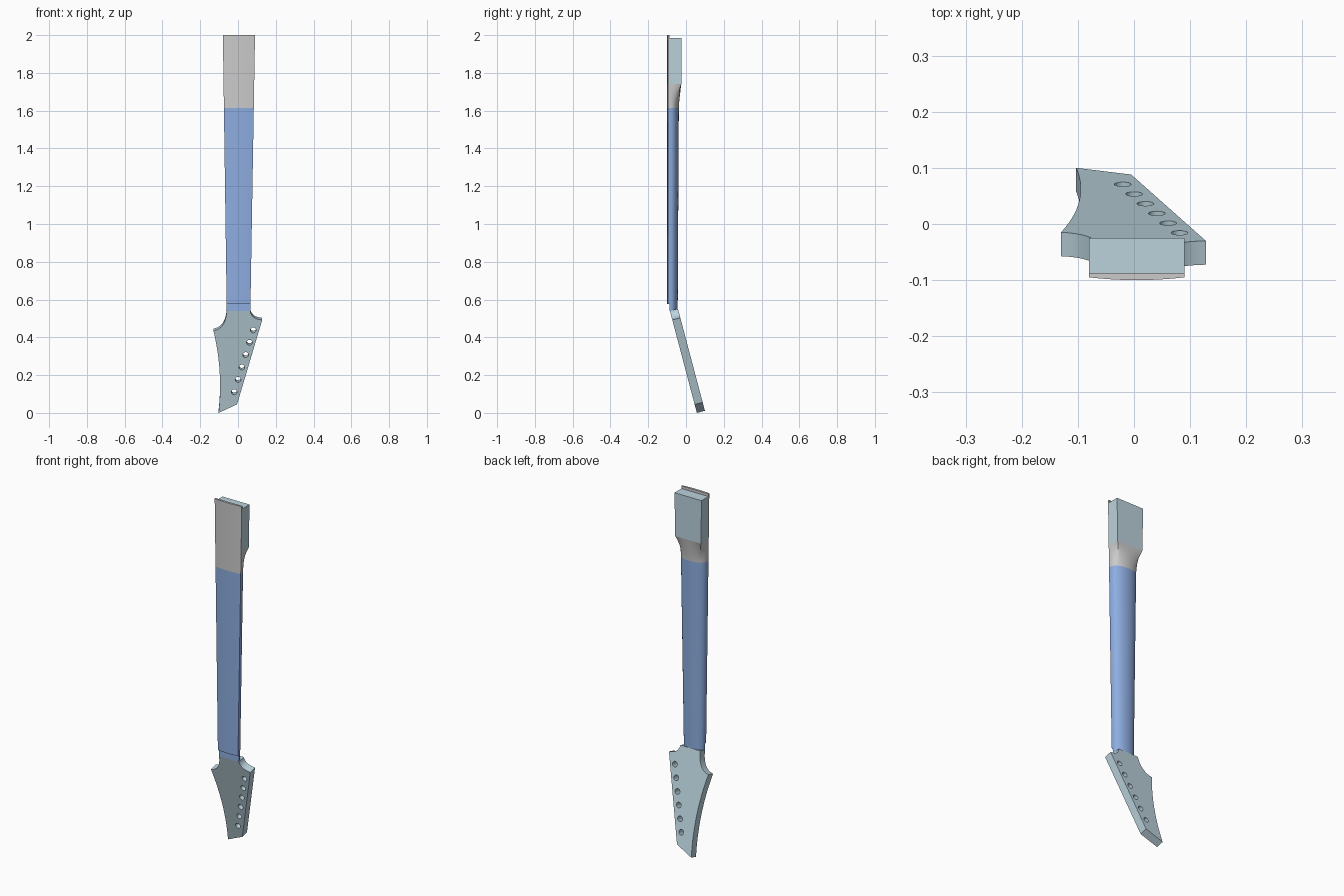
import bpy, bmesh, math
from mathutils import Vector

if "Cube" in bpy.data.objects:
    bpy.data.objects.remove(bpy.data.objects["Cube"])

def material(name, rgb):
    m = bpy.data.materials.new(name)
    m.diffuse_color = (*rgb, 1)
    m.use_nodes = True
    m.node_tree.nodes["Principled BSDF"].inputs["Base Color"].default_value = m.diffuse_color
    return m

BLUE = material("blue", (0.27, 0.42, 0.75))
PALE = material("pale_blue", (0.50, 0.65, 0.72))

Y_JOIN = -0.087          # plane between neck and fretboard
Z_NUT, Z_HEEL, Z_END = 0.54, 1.74, 2.0

def finish(ob, mat, angle=35):
    if mat:
        ob.data.materials.append(mat)
    bpy.ops.object.select_all(action='DESELECT')
    ob.select_set(True)
    bpy.context.view_layer.objects.active = ob
    bpy.ops.object.shade_smooth_by_angle(angle=math.radians(angle))

def loft(name, rings, mat=None):
    bm = bmesh.new()
    loops = [[bm.verts.new(p) for p in r] for r in rings]
    n = len(loops[0])
    for a, b in zip(loops, loops[1:]):
        for i in range(n):
            j = (i + 1) % n
            bm.faces.new((a[i], a[j], b[j], b[i]))
    bm.faces.new(loops[0])
    bm.faces.new(loops[-1])
    bmesh.ops.recalc_face_normals(bm, faces=bm.faces)
    me = bpy.data.meshes.new(name)
    bm.to_mesh(me)
    bm.free()
    ob = bpy.data.objects.new(name, me)
    bpy.context.collection.objects.link(ob)
    finish(ob, mat)
    return ob

def taper(z):
    """centre x and half width of the neck at height z"""
    t = (z - Z_NUT) / (Z_END - Z_NUT)
    return 0.003 + 0.002 * t, 0.0625 + 0.0225 * t

def neck_ring(z, back, square=0.0, n=24):
    """D section that blends into a rectangle as square goes to 1"""
    cx, w = taper(z)
    d = back - Y_JOIN
    pts = []
    for i in range(n + 1):
        a = math.pi * i / n
        c, s = math.cos(a), math.sin(a)
        rc, rs = max(-1, min(1, c * math.sqrt(2))), min(1, s * math.sqrt(2))
        x = c + (rc - c) * square
        y = s ** 0.85 + (rs - s ** 0.85) * square if s > 1e-6 else 0
        pts.append((cx + w * x, Y_JOIN + d * y, z))
    return pts

def board_ring(z, n=12):
    """fretboard section with a gently arched front"""
    cx, w = taper(z)
    pts = [(cx + w * s, -0.1 + 0.005 * s * s, z)
           for s in (2 * i / n - 1 for i in range(n + 1))]
    return pts + [(cx + w, Y_JOIN, z), (cx - w, Y_JOIN, z)]

# Neck shaft, flared transition and square heel
loft("neck_shaft", [neck_ring(Z_NUT, -0.044), neck_ring(1.615, -0.038)], BLUE)
flare = []
for i in range(11):
    t = i / 10
    flare.append(neck_ring(1.615 + (Z_HEEL - 1.615) * t,
                           -0.038 + 0.013 * t ** 1.3, t ** 2))
loft("neck_transition", flare)

def box_ring(z):
    cx, w = taper(z)
    return [(cx - w, Y_JOIN, z), (cx + w, Y_JOIN, z),
            (cx + w, -0.025, z), (cx - w, -0.025, z)]

loft("neck_heel", [box_ring(Z_HEEL), box_ring(1.985)], PALE)

# Fretboard in two colours
loft("fretboard_lower", [board_ring(0.577), board_ring(1.615)], BLUE)
loft("fretboard_upper", [board_ring(1.615), board_ring(Z_END)])

# Headstock: tilted flat plate with six tuner holes
TILT, THICK = math.radians(14.8), 0.044

def bezier(a, c, b, n=14):
    a, b, c = Vector(a), Vector(b), Vector(c)
    return [a * (1 - t) ** 2 + c * 2 * t * (1 - t) + b * t * t
            for t in (i / n for i in range(n + 1))]

outline = (bezier((0.065, 0.54), (0.070, 0.497), (0.128, 0.492))
           + [Vector((-0.005, 0.045))]
           + bezier((-0.103, 0.0), (-0.078, 0.22), (-0.130, 0.435))
           + bezier((-0.130, 0.435), (-0.065, 0.445), (-0.060, 0.54))[1:])
stretch = 1 / math.cos(TILT)
loops = [[(p.x, p.y * stretch) for p in outline]]
for i in range(6):
    x, z = 0.081 - 0.0202 * i, 0.438 - 0.0655 * i
    loops.append([(x + 0.015 * math.cos(k * math.tau / 24),
                   z * stretch + 0.015 * math.sin(k * math.tau / 24))
                  for k in range(24)])

curve = bpy.data.curves.new("headstock", 'CURVE')
curve.dimensions = '2D'
curve.fill_mode = 'BOTH'
curve.extrude = THICK / 2
for pts in loops:
    sp = curve.splines.new('POLY')
    sp.points.add(len(pts) - 1)
    for q, (x, y) in zip(sp.points, pts):
        q.co = (x, y, 0, 1)
    sp.use_cyclic_u = True
head = bpy.data.objects.new("headstock", curve)
bpy.context.collection.objects.link(head)
head.rotation_euler.x = math.pi / 2 + TILT
head.location = (0, 0.0575 + THICK / 2 * math.cos(TILT), THICK / 2 * math.sin(TILT))
bpy.ops.object.select_all(action='DESELECT')
head.select_set(True)
bpy.context.view_layer.objects.active = head
bpy.ops.object.convert(target='MESH')
head = bpy.context.view_layer.objects.active
bm = bmesh.new()
bm.from_mesh(head.data)
bmesh.ops.remove_doubles(bm, verts=bm.verts, dist=1e-5)
bmesh.ops.recalc_face_normals(bm, faces=bm.faces)
bm.to_mesh(head.data)
bm.free()
finish(head, PALE)
